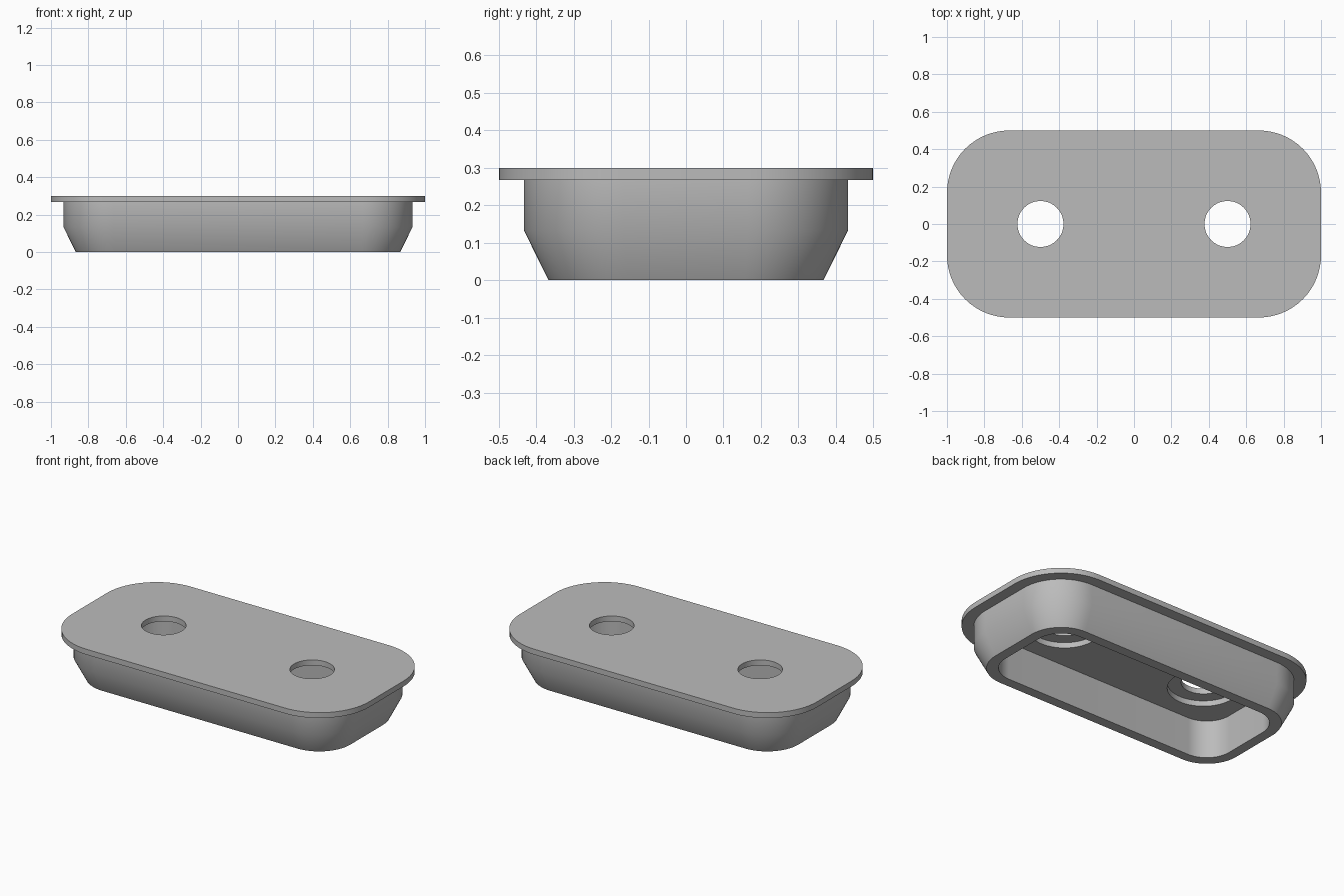
import bpy, bmesh, math

if "Cube" in bpy.data.objects:
    bpy.data.objects.remove(bpy.data.objects["Cube"], do_unlink=True)

ARC = 16                 # segments per rounded corner
TOP, UNDER, CEILING = 0.3, 0.267, 0.233

grey = bpy.data.materials.new("plain grey")
grey.use_nodes = True
colour = (0.5, 0.5, 0.5, 1)
grey.diffuse_color = colour
grey.node_tree.nodes["Principled BSDF"].inputs["Base Color"].default_value = colour


def rounded_rect(hx, hy, r, z):
    """Points of a rounded rectangle, counter-clockwise."""
    pts = []
    for corner, (sx, sy) in enumerate([(1, 1), (-1, 1), (-1, -1), (1, -1)]):
        for i in range(ARC + 1):
            a = math.pi / 2 * (corner + i / ARC)
            pts.append((sx * (hx - r) + r * math.cos(a),
                        sy * (hy - r) + r * math.sin(a), z))
    return pts


def circle(x, r, z, n=64):
    return [(x + r * math.cos(math.tau * i / n), r * math.sin(math.tau * i / n), z)
            for i in range(n)]


def loft(name, sections):
    """Skin matching loops into a closed solid with capped ends."""
    bm = bmesh.new()
    loops = [[bm.verts.new(p) for p in s] for s in sections]
    for a, b in zip(loops, loops[1:]):
        for i in range(len(a)):
            j = (i + 1) % len(a)
            bm.faces.new((a[i], a[j], b[j], b[i]))
    bm.faces.new(loops[0][::-1])
    bm.faces.new(loops[-1])
    bmesh.ops.recalc_face_normals(bm, faces=bm.faces)
    mesh = bpy.data.meshes.new(name)
    bm.to_mesh(mesh)
    bm.free()
    mesh.materials.append(grey)
    ob = bpy.data.objects.new(name, mesh)
    bpy.context.collection.objects.link(ob)
    return ob


# Hollow body: ceiling, inner wall, rim, chamfer, outer wall, flange
cover = loft("flanged_cover", [
    rounded_rect(0.805, 0.305, 0.16, CEILING),
    rounded_rect(0.805, 0.305, 0.16, 0),
    rounded_rect(0.867, 0.367, 0.21, 0),
    rounded_rect(0.933, 0.433, 0.267, 0.133),
    rounded_rect(0.933, 0.433, 0.267, UNDER),
    rounded_rect(1, 0.5, 0.333, UNDER),
    rounded_rect(1, 0.5, 0.333, TOP),
])

bpy.ops.object.select_all(action='DESELECT')
bpy.context.view_layer.objects.active = cover
cover.select_set(True)

# Two through holes, each with a wide recess on the underside
for side, x in (("right", -0.5), ("left", 0.5)):
    cutter = loft(side + "_hole_cutter", [
        circle(x, 0.2, CEILING - 0.05), circle(x, 0.2, UNDER),
        circle(x, 0.123, UNDER), circle(x, 0.123, TOP + 0.05)])
    cutter.hide_render = True
    cut = cover.modifiers.new(side + " hole", 'BOOLEAN')
    cut.operation = 'DIFFERENCE'
    cut.solver = 'EXACT'
    cut.object = cutter
    bpy.ops.object.modifier_apply(modifier=cut.name)
    bpy.data.objects.remove(cutter, do_unlink=True)

bpy.ops.object.shade_smooth_by_angle(angle=math.radians(30))
